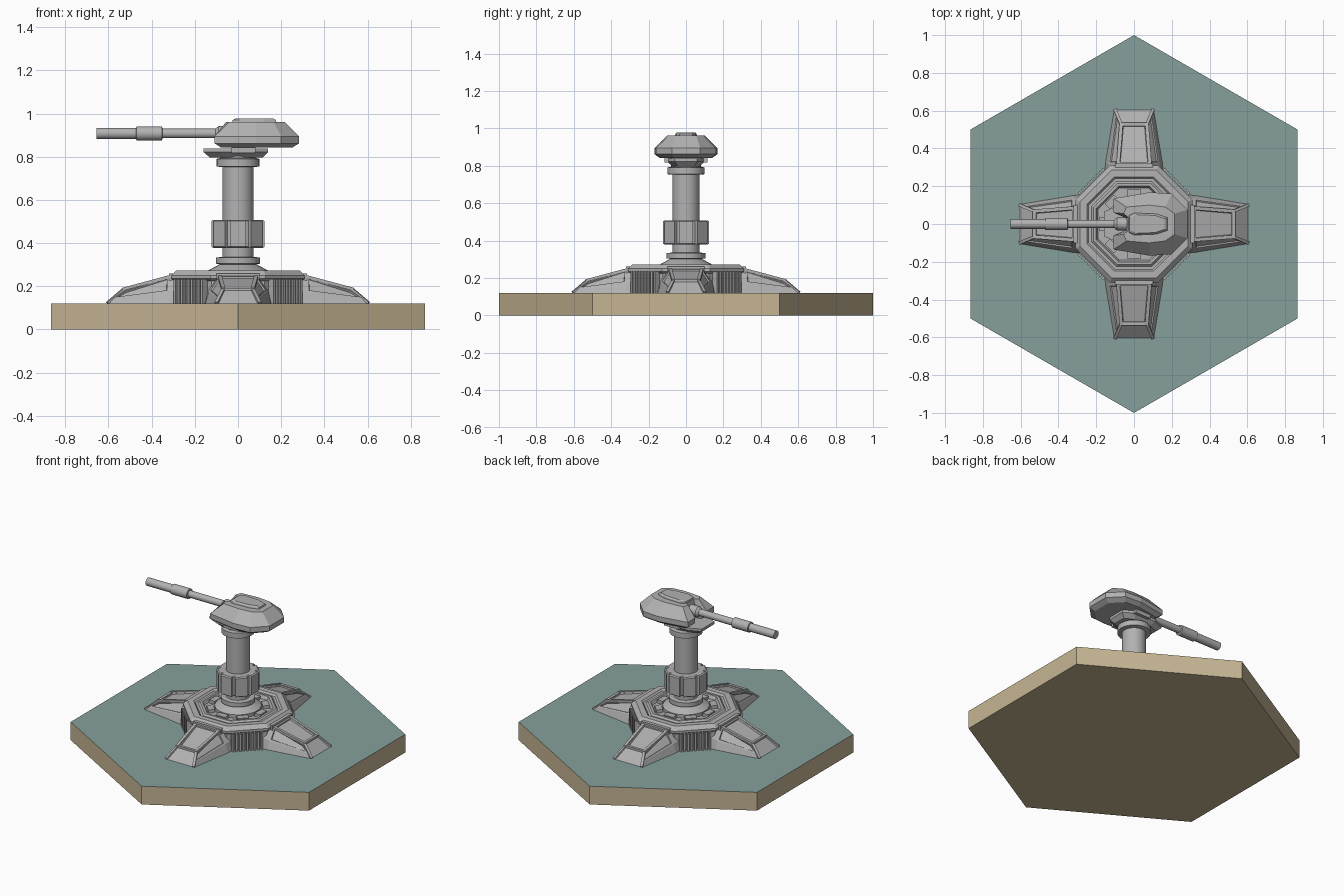
import bpy, bmesh, math
from mathutils import Matrix, Vector

if "Cube" in bpy.data.objects:
    bpy.data.objects.remove(bpy.data.objects["Cube"])


def material(name, rgb):
    m = bpy.data.materials.new(name)
    lin = [((c / 255 + 0.055) / 1.055) ** 2.4 for c in rgb]
    m.diffuse_color = (*lin, 1)
    m.use_nodes = True
    m.node_tree.nodes["Principled BSDF"].inputs["Base Color"].default_value = m.diffuse_color
    return m


GREY = material("metal grey", (178, 178, 178))
TEAL = material("tile teal", (134, 160, 156))
TAN = material("edge tan", (198, 181, 148))


def finish(bm, name, mats=(GREY,), smooth=False):
    bmesh.ops.recalc_face_normals(bm, faces=bm.faces)
    me = bpy.data.meshes.new(name)
    bm.to_mesh(me)
    bm.free()
    for m in mats:
        me.materials.append(m)
    ob = bpy.data.objects.new(name, me)
    bpy.context.collection.objects.link(ob)
    if smooth:
        bpy.context.view_layer.objects.active = ob
        ob.select_set(True)
        bpy.ops.object.shade_smooth_by_angle(angle=math.radians(35))
        ob.select_set(False)
    return ob


def skin(bm, rings):
    """Closed skin through equal-length rings of points; returns the wall faces."""
    loops = [[bm.verts.new(p) for p in r] for r in rings]
    walls = []
    for a, b in zip(loops, loops[1:]):
        n = len(a)
        walls += [bm.faces.new((a[i], a[(i + 1) % n], b[(i + 1) % n], b[i])) for i in range(n)]
    bm.faces.new(loops[0][::-1])
    cap = bm.faces.new(loops[-1])
    return walls, cap


def circle(r, z, n, turn=0.0):
    return [(r * math.cos(turn + math.tau * i / n), r * math.sin(turn + math.tau * i / n), z) for i in range(n)]


def lathe(name, profile, n, turn=0.0, smooth=False, matrix=None):
    bm = bmesh.new()
    skin(bm, [circle(r, z, n, turn) for r, z in profile])
    if matrix:
        bm.transform(matrix)
    return finish(bm, name, smooth=smooth)


def box(bm, size, matrix):
    bmesh.ops.create_cube(bm, size=1, matrix=matrix @ Matrix.Diagonal((*size, 1)))


def spin(angle):
    return Matrix.Rotation(angle, 4, 'Z')


# hexagonal tile: teal top, tan elsewhere
bm = bmesh.new()
skin(bm, [circle(1, z, 6, math.pi / 2) for z in (0, 0.12)])
bm.normal_update()
for f in bm.faces:
    f.material_index = 1 if f.calc_center_median().z > 0.11 else 0
finish(bm, "hex_tile", (TAN, TEAL))

# octagonal base with a raised rim and a recessed deck
k = 1 / math.cos(math.pi / 8)
lathe("octagon_base", [(r * k, z) for r, z in [
    (0.295, 0.115), (0.295, 0.225), (0.31, 0.235), (0.31, 0.25), (0.285, 0.273), (0.25, 0.273),
    (0.24, 0.262), (0.225, 0.262), (0.215, 0.272), (0.2, 0.272), (0.19, 0.25), (0.10, 0.25)]],
    8, math.pi / 8)

# deck blocks inside the rim, and cooling fins on the diagonal faces
bm = bmesh.new()
for i in range(8):
    box(bm, (0.04, 0.07, 0.026), spin(i * math.pi / 4) @ Matrix.Translation((0.165, 0, 0.257)))
finish(bm, "deck_blocks")
bm = bmesh.new()
for q in range(4):
    for j in range(-4, 5):
        box(bm, (0.05, 0.012, 0.115), spin(math.pi / 4 + q * math.pi / 2)
            @ Matrix.Translation((0.302, j * 0.022, 0.177)))
finish(bm, "cooling_fins")

# four sloping legs with a framed panel on each face
def leg(name, angle):
    bm = bmesh.new()

    def ring(x_low, x_mid, x_top, w_low, w_mid, w_top, z_mid, z_top):
        return [(x_low, -w_low, 0.118), (x_mid, -w_mid, z_mid), (x_top, -w_top, z_top),
                (x_top, w_top, z_top), (x_mid, w_mid, z_mid), (x_low, w_low, 0.118)]
    walls, cap = skin(bm, [ring(0.26, 0.26, 0.26, 0.155, 0.14, 0.09, 0.185, 0.255),
                           ring(0.32, 0.32, 0.32, 0.152, 0.135, 0.085, 0.175, 0.247),
                           ring(0.605, 0.575, 0.53, 0.105, 0.095, 0.068, 0.145, 0.186)])
    # split the toe so its slope is flat, then sink panels
    bmesh.ops.recalc_face_normals(bm, faces=bm.faces)
    bmesh.ops.connect_verts_concave(bm, faces=[cap])
    for f in walls[6:11]:
        if f.calc_center_median().z > 0.14:
            r = bmesh.ops.inset_individual(bm, faces=[f], thickness=0.014, depth=0)
            bmesh.ops.inset_individual(bm, faces=[f], thickness=0.004, depth=-0.008)
    bm.transform(spin(angle))
    finish(bm, name)
    # raised rails along the top edges and a cross bar at the toe
    bm = bmesh.new()
    for s in (-1, 1):
        a, b = Vector((0.30, s * 0.086, 0.249)), Vector((0.535, s * 0.068, 0.186))
        rot = (b - a).to_track_quat('X', 'Z').to_matrix().to_4x4()
        box(bm, ((b - a).length, 0.018, 0.014), Matrix.Translation((a + b) / 2) @ rot)
        a, b = Vector((0.53, s * 0.068, 0.186)), Vector((0.605, s * 0.1, 0.122))
        rot = (b - a).to_track_quat('X', 'Z').to_matrix().to_4x4()
        box(bm, ((b - a).length, 0.016, 0.012), Matrix.Translation((a + b) / 2) @ rot)
    box(bm, (0.018, 0.14, 0.014), Matrix.Translation((0.528, 0, 0.186)))
    box(bm, (0.03, 0.2, 0.05), Matrix.Translation((0.305, 0, 0.235)))
    bm.transform(spin(angle))
    finish(bm, name + "_rails")


for i, side in enumerate(("right", "back", "left", "front")):
    leg(side + "_leg", i * math.pi / 2)

# column with foot cone and collars
lathe("column", [(0.14, 0.245), (0.14, 0.272), (0.085, 0.302), (0.103, 0.305), (0.103, 0.333),
                 (0.072, 0.336), (0.072, 0.752), (0.1, 0.755), (0.1, 0.79), (0.08, 0.795), (0.08, 0.81)],
      24, smooth=True)

# lobed sleeve around the column: eight teeth with shallow grooves
bm = bmesh.new()
teeth = []
for i in range(8):
    for off, r in ((-17, 0.129), (17, 0.129), (19, 0.112), (26, 0.112)):
        a = math.radians(i * 45 + off)
        teeth.append((r * math.cos(a), r * math.sin(a)))
skin(bm, [[(x * s, y * s, z) for x, y in teeth]
          for s, z in ((0.94, 0.378), (1, 0.384), (1, 0.502), (0.94, 0.508))])
finish(bm, "lobed_sleeve")

# swivel bracket beneath the turret
bm = bmesh.new()
plan = [(-0.16, -0.065), (-0.08, -0.1), (0.07, -0.1), (0.14, -0.06),
        (0.14, 0.06), (0.07, 0.1), (-0.08, 0.1), (-0.16, 0.065)]
skin(bm, [[(x * s, y * t, z) for x, y in plan]
          for s, t, z in ((0.82, 0.72, 0.797), (1, 1, 0.822), (1, 1, 0.838))])
box(bm, (0.11, 0.23, 0.03), Matrix.Translation((0.025, 0, 0.833)))
finish(bm, "swivel_bracket")

# turret hull, notched at the gun end
half = [(-0.05, 0.035), (-0.108, 0.06), (-0.108, 0.135), (0.085, 0.168), (0.2, 0.16), (0.283, 0.075)]
top = [(-0.03, 0.035), (-0.055, 0.055), (-0.04, 0.09), (0.08, 0.1), (0.165, 0.09), (0.215, 0.055)]


def both(pts, z, s=1.0):
    pts = [(0.08 + (x - 0.08) * s, y * s) for x, y in pts]
    return [(x, y, z) for x, y in pts] + [(x, -y, z) for x, y in pts[::-1]]


bm = bmesh.new()
skin(bm, [both(half, 0.842, 0.84), both(half, 0.862), both(half, 0.895), both(top, 0.962)])
finish(bm, "turret_hull")

# raised roof plate
bm = bmesh.new()
roof = [(-0.03, 0.045), (0.0, 0.06), (0.12, 0.055), (0.18, 0.035)]
skin(bm, [both(roof, 0.955), both(roof, 0.97, 0.95), both(roof, 0.978, 0.82)])
finish(bm, "roof_plate")

# gun barrel with sleeve, pointing to -x
aim = Matrix.Translation((0, 0, 0.908)) @ Matrix.Rotation(-math.pi / 2, 4, 'Y')
lathe("gun_barrel", [(0.034, 0.03), (0.034, 0.09), (0.022, 0.105), (0.022, 0.35), (0.033, 0.352),
                     (0.033, 0.47), (0.026, 0.472), (0.026, 0.655)], 16, smooth=True, matrix=aim)
